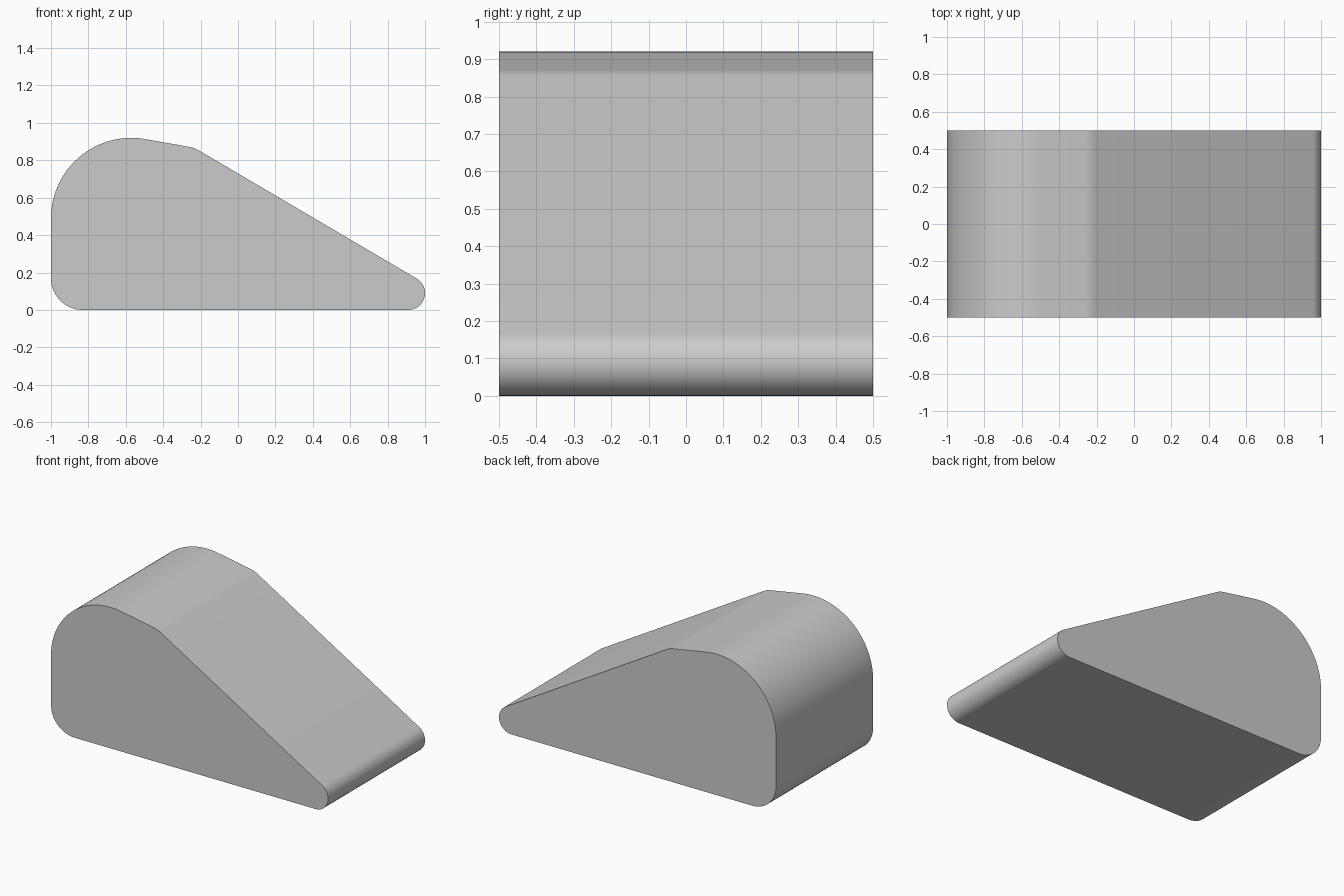
import bpy, bmesh
from math import cos, sin, radians

cube = bpy.data.objects.get("Cube")
if cube:
    bpy.data.objects.remove(cube, do_unlink=True)

# Plain grey material
grey = bpy.data.materials.new("light_grey")
grey.use_nodes = True
colour = (0.6, 0.6, 0.6, 1)
grey.diffuse_color = colour
grey.node_tree.nodes["Principled BSDF"].inputs["Base Color"].default_value = colour

# Side profile as rounded corners: centre x, centre z, radius, start angle, end angle, steps
CORNERS = [
    (0.91, 0.09, 0.09, -90, 59.5, 20),       # thin tip
    (-0.286, 0.724, 0.15, 59.5, 80, 6),      # soft ridge
    (-0.57, 0.49, 0.43, 80, 180, 32),        # big rounded back
    (-0.83, 0.17, 0.17, 180, 270, 16),       # lower back corner
]
HALF_WIDTH = 0.5


def arc(cx, cz, r, start, end, steps):
    for i in range(steps + 1):
        a = radians(start + (end - start) * i / steps)
        yield cx + r * cos(a), cz + r * sin(a)


# Wedge body: the profile extruded across the width
bm = bmesh.new()
profile = [p for corner in CORNERS for p in arc(*corner)]
face = bm.faces.new([bm.verts.new((x, -HALF_WIDTH, z)) for x, z in profile])
result = bmesh.ops.extrude_face_region(bm, geom=[face], use_keep_orig=True)
moved = [v for v in result["geom"] if isinstance(v, bmesh.types.BMVert)]
bmesh.ops.translate(bm, verts=moved, vec=(0, 2 * HALF_WIDTH, 0))
bmesh.ops.recalc_face_normals(bm, faces=bm.faces)

mesh = bpy.data.meshes.new("wedge_body")
bm.to_mesh(mesh)
bm.free()
mesh.materials.append(grey)
body = bpy.data.objects.new("wedge_body", mesh)
bpy.context.collection.objects.link(body)

# Smooth rounds with crisp side outlines
bpy.ops.object.select_all(action="DESELECT")
body.select_set(True)
bpy.context.view_layer.objects.active = body
bpy.ops.object.shade_smooth_by_angle(angle=radians(30))
